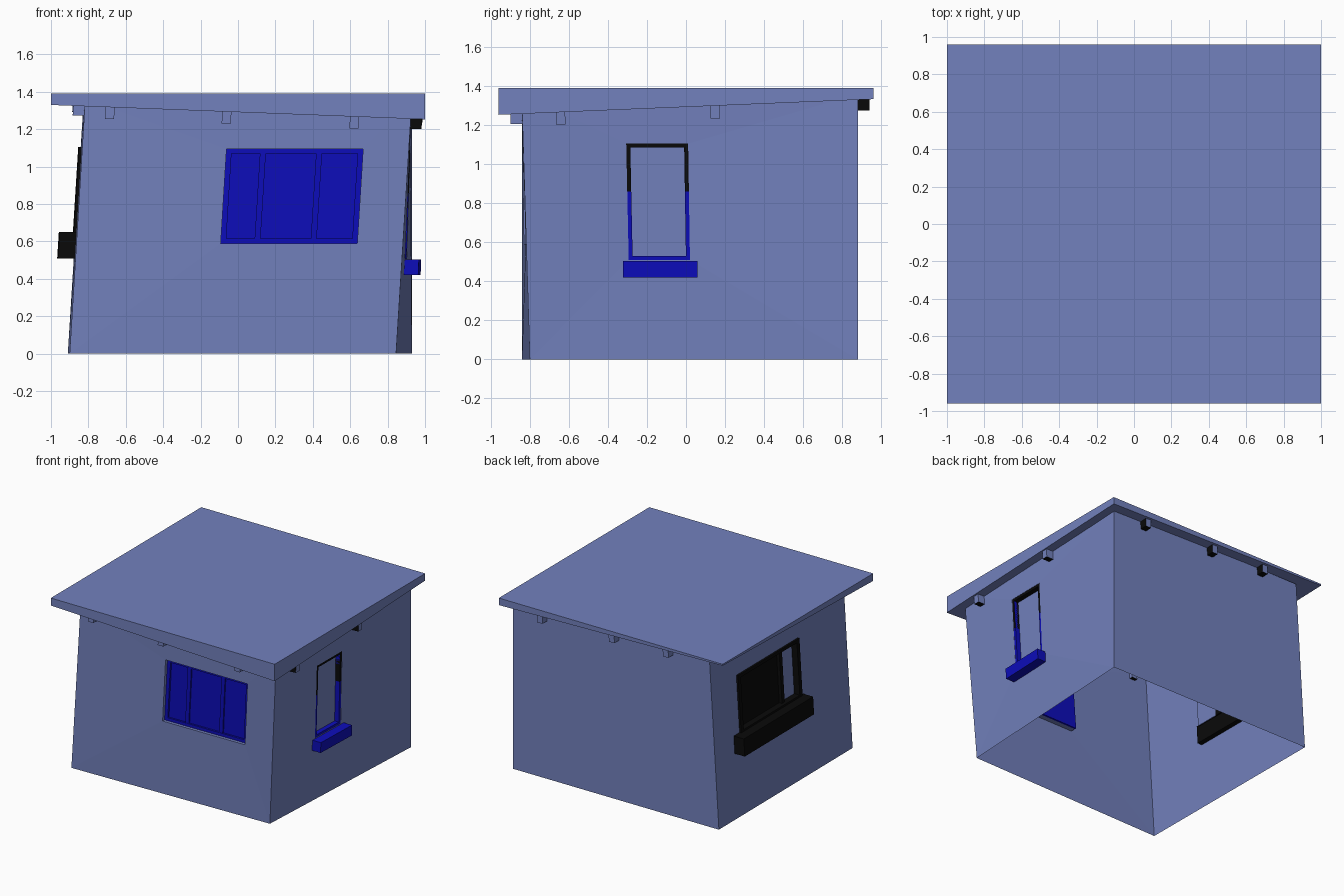
import bpy
from mathutils import Vector

if "Cube" in bpy.data.objects:
    bpy.data.objects.remove(bpy.data.objects["Cube"])


def material(name, rgb):
    m = bpy.data.materials.new(name)
    m.diffuse_color = (*rgb, 1)
    m.use_nodes = True
    m.node_tree.nodes["Principled BSDF"].inputs["Base Color"].default_value = m.diffuse_color
    return m


PALE = material("pale_blue", (0.17, 0.22, 0.51))
BLUE = material("deep_blue", (0.004, 0.004, 0.5))
BLACK = material("black", (0.003, 0.003, 0.003))


def make(name, verts, faces, mats, idx=None):
    me = bpy.data.meshes.new(name)
    me.from_pydata([tuple(v) for v in verts], [], faces)
    for m in mats:
        me.materials.append(m)
    for i, k in enumerate(idx or []):
        me.polygons[i].material_index = k
    ob = bpy.data.objects.new(name, me)
    bpy.context.collection.objects.link(ob)
    return ob


# box corner order: bottom ring then top ring; faces: bottom, top, front, right, back, left
BOX = [(3, 2, 1, 0), (4, 5, 6, 7), (0, 1, 5, 4), (1, 2, 6, 5), (2, 3, 7, 6), (3, 0, 4, 7)]

# leaning wall corners: bottom and top of each, in order FL, FR, BR, BL
H = 1.36
low = [Vector(p) for p in ((-0.90, -0.84, 0), (0.845, -0.80, 0), (0.93, 0.88, 0), (-0.91, 0.88, 0))]
top = [Vector(p) for p in ((-0.817, -0.84, H), (0.93, -0.842, H), (0.93, 0.88, H), (-0.825, 0.88, H))]
OUT = [Vector(p) for p in ((0, -1, 0), (1, 0, 0), (0, 1, 0), (-1, 0, 0))]
FRONT, RIGHT, BACK, LEFT = range(4)


def on_wall(w, u, z, n=0.0):
    """Point on wall w: u is the fraction across seen from outside, n the offset outward."""
    a, b = low[w], low[(w + 1) % 4]
    c, d = top[w], top[(w + 1) % 4]
    v = z / H
    return a.lerp(b, u).lerp(c.lerp(d, u), v) + OUT[w] * n


def bar(name, w, u0, u1, z0, z1, n0, n1, mats, idx=None):
    """Box that follows the lean of a wall."""
    vs = [on_wall(w, u, z, n) for z in (z0, z1)
          for u, n in ((u0, n1), (u1, n1), (u1, n0), (u0, n0))]
    return make(name, vs, BOX, mats, idx)


def wall(name, w, hole=None, depth=0.04):
    outer = [on_wall(w, u, z) for u, z in ((0, 0), (1, 0), (1, H), (0, H))]
    if not hole:
        return make(name, outer, [(0, 1, 2, 3)], [PALE])
    u0, u1, z0, z1 = hole
    rim = ((u0, z0), (u1, z0), (u1, z1), (u0, z1))
    vs = outer + [on_wall(w, *p) for p in rim] + [on_wall(w, *p, -depth) for p in rim]
    faces = []
    for i in range(4):
        j = (i + 1) % 4
        faces += [(i, j, 4 + j, 4 + i), (4 + i, 4 + j, 8 + j, 8 + i)]
    return make(name, vs, faces, [PALE])


# walls with window openings
front_hole = (0.442, 0.860, 0.59, 1.095)
right_hole = (0.308, 0.493, 0.51, 1.105)
left_hole = (0.188, 0.647, 0.64, 1.105)
wall("front_wall", FRONT, front_hole)
wall("right_wall", RIGHT, right_hole)
wall("back_wall", BACK)
wall("left_wall", LEFT, left_hole)


def frame(name, w, hole, du, dz, n0, n1, top_mat, side_mat):
    u0, u1, z0, z1 = hole
    bar(name + "_frame_bottom", w, u0, u1, z0, z0 + dz, n0, n1, [side_mat])
    bar(name + "_frame_top", w, u0, u1, z1 - dz, z1, n0, n1, [top_mat])
    bar(name + "_frame_left", w, u0, u0 + du, z0 + dz, z1 - dz, n0, n1, [side_mat])
    bar(name + "_frame_right", w, u1 - du, u1, z0 + dz, z1 - dz, n0, n1, [side_mat])


# front window: three blue panes
frame("front_window", FRONT, front_hole, 0.016, 0.025, -0.045, -0.025, BLUE, BLUE)
bar("front_window_pane", FRONT, *front_hole, -0.055, -0.04, [BLUE])
for i, (a, b) in enumerate(((0.545, 0.563), (0.717, 0.735))):
    bar(f"front_mullion_{i}", FRONT, a, b, 0.615, 1.07, -0.045, -0.028, [BLUE])

# right window: pale pane, black head, sides black above and blue below
frame("right_window", RIGHT, right_hole, 0.012, 0.02, -0.045, -0.002, BLACK, BLUE)
bar("right_window_pane", RIGHT, *right_hole, -0.05, -0.04, [PALE])
for i, a in enumerate((0.308, 0.481)):
    bar(f"right_frame_upper_{i}", RIGHT, a, a + 0.012, 0.86, 1.09, -0.045, -0.001, [BLACK])
bar("right_sill", RIGHT, 0.29, 0.515, 0.42, 0.505, -0.01, 0.075, [BLUE])

# left window: black, with one pale pane
frame("left_window", LEFT, left_hole, 0.02, 0.025, -0.045, 0.015, BLACK, BLACK)
bar("left_window_pane", LEFT, 0.188, 0.53, 0.64, 1.105, -0.05, -0.035, [BLACK])
bar("left_window_pale_pane", LEFT, 0.53, 0.647, 0.64, 1.105, -0.05, -0.035, [PALE])
bar("left_mullion", LEFT, 0.515, 0.535, 0.66, 1.085, -0.045, -0.01, [BLACK])
bar("left_sill", LEFT, 0.145, 0.663, 0.51, 0.65, -0.04, 0.09, [BLACK])

# roof slab: level top, underside falling toward the front right corner
R = ((-1, -0.96, 1.33), (1, -0.96, 1.253), (1, 0.96, 1.333), (-1, 0.96, 1.378))
make("roof", list(R) + [(x, y, 1.39) for x, y, _ in R], BOX, [PALE])


def roof_under(x, y):
    s, t = (x + 1) / 2, (y + 0.96) / 1.92
    return ((R[0][2] * (1 - s) + R[1][2] * s) * (1 - t)
            + (R[3][2] * (1 - s) + R[2][2] * s) * t)


# beam ends under the eaves: black underside and one black cheek
beams = {FRONT: (0.078, 0.436, 0.828), RIGHT: (0.114, 0.575),
         BACK: (0.16, 0.525, 0.80), LEFT: (0.35, 0.80)}
for w, spots in beams.items():
    for i, u in enumerate(spots):
        p = on_wall(w, u, 1.25, 0.05)
        z = roof_under(p.x, p.y)
        bar(f"beam_end_{('front', 'right', 'back', 'left')[w]}_{i}", w, u - 0.014, u + 0.014,
            z - 0.065, z + 0.01, -0.03, 0.06, [PALE, BLACK], [1, 0, 0, 0, 0, 1])
